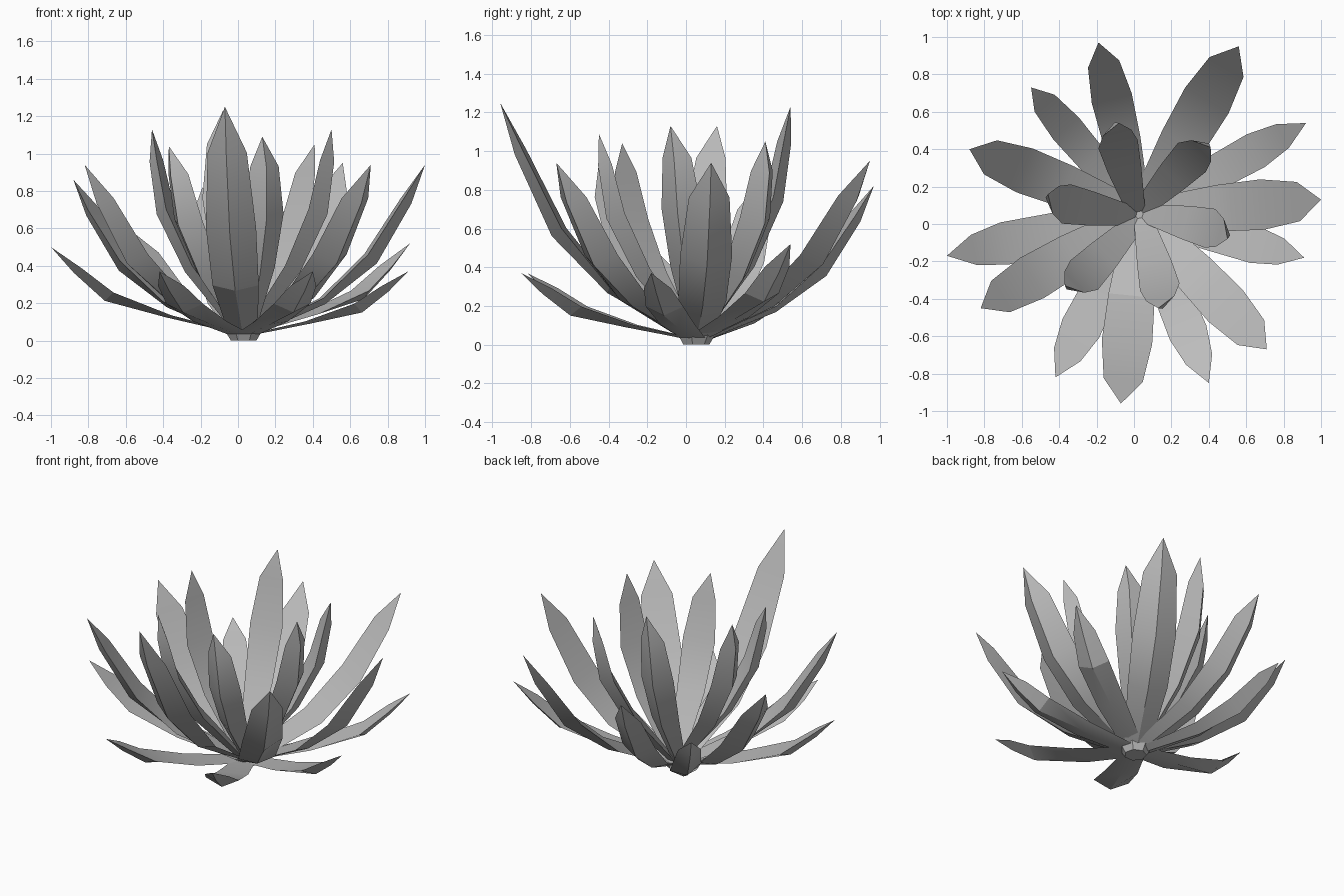
import bpy, bmesh, math
from mathutils import Vector

cube = bpy.data.objects.get("Cube")
if cube:
    bpy.data.objects.remove(cube, do_unlink=True)

# One matte grey for the whole plant
grey = bpy.data.materials.new("leaf_grey")
grey.use_nodes = True
colour = (0.5, 0.5, 0.5, 1)
grey.diffuse_color = colour
grey.node_tree.nodes["Principled BSDF"].inputs["Base Color"].default_value = colour

CENTRE = Vector((0.03, 0.05, 0))

# Profiles: (share of reach, share of height, share of width, share of keel)
UPRIGHT = [(0.06, 0.04, 0.45, 0.4), (0.57, 0.34, 0.85, 0.85), (0.86, 0.61, 1, 1), (0.96, 0.85, 0.72, 0.72)]
RISING = [(0.06, 0.04, 0.6, 0.2), (0.44, 0.225, 0.92, 0.5), (0.705, 0.465, 1, 1), (0.9, 0.795, 0.78, 0.75)]
SPREADING = [(0.06, 0.09, 0.65, 0.1), (0.40, 0.26, 0.92, 0.25), (0.71, 0.47, 1, 1), (0.87, 0.75, 0.72, 0.7)]


def finish(name, bm, angle):
    bmesh.ops.recalc_face_normals(bm, faces=bm.faces)
    mesh = bpy.data.meshes.new(name)
    bm.to_mesh(mesh)
    bm.free()
    mesh.materials.append(grey)
    obj = bpy.data.objects.new(name, mesh)
    bpy.context.collection.objects.link(obj)
    bpy.ops.object.select_all(action="DESELECT")
    obj.select_set(True)
    bpy.context.view_layer.objects.active = obj
    bpy.ops.object.shade_smooth_by_angle(angle=math.radians(angle))


def leaf(name, tip, width, profile, keel, angle, sway=0):
    """Leaf with a flat upper face and a keel underneath, ending in a point."""
    tip = Vector(tip)
    out = Vector((tip.x - CENTRE.x, tip.y - CENTRE.y, 0))
    side = Vector((-out.y, out.x, 0)).normalized()
    spine = [CENTRE + out * r + side * sway * w + Vector((0, 0, tip.z * h))
             for r, h, w, _ in profile] + [tip]
    bm = bmesh.new()
    rings = []
    for i, (_, _, wide, deep) in enumerate(profile):
        along = (spine[i + 1] - spine[max(i - 1, 0)]).normalized()
        under = along.cross(side)
        if under.z > 0:
            under.negate()
        half = side * width * wide / 2
        drop = under * keel * deep / 2
        rings.append([bm.verts.new(p) for p in (
            spine[i] - half - drop, spine[i] + drop, spine[i] + half - drop)])
    point = bm.verts.new(tip)
    bm.faces.new(rings[0])
    for a, b in zip(rings, rings[1:]):
        for j in range(3):
            k = (j + 1) % 3
            bm.faces.new((a[j], a[k], b[k], b[j]))
    for j in range(3):
        bm.faces.new((rings[-1][j], rings[-1][(j + 1) % 3], point))
    finish(name, bm, angle)


# Upright inner leaves, bowed slightly to one side
inner = [
    (-0.08, 0.54, 1.23), (0.41, 0.41, 1.05), (0.50, -0.08, 1.13),
    (0.13, -0.45, 1.09), (-0.37, -0.33, 1.04), (-0.46, 0.16, 1.13),
]
for n, tip in enumerate(inner, 1):
    leaf(f"inner_leaf_{n}", tip, 0.215, UPRIGHT, 0.08, 65, 0.03)

# Tall outer leaves that rise at the tip
rising = [
    ((1.0, 0.13, 0.94), 0.27), ((0.56, 0.95, 0.95), 0.27), ((-0.19, 0.97, 0.82), 0.22),
    ((-0.55, 0.73, 0.57), 0.18), ((-0.88, 0.40, 0.86), 0.25), ((-0.82, -0.45, 0.94), 0.25),
    ((-0.07, -0.96, 1.25), 0.27), ((0.71, -0.67, 0.94), 0.25),
]
for n, (tip, width) in enumerate(rising, 1):
    leaf(f"outer_leaf_{n}", tip, width, RISING, 0.075, 18)

# Low leaves that spread near the ground
low = [
    ((0.92, 0.54, 0.52), 0.2), ((-1.0, -0.17, 0.50), 0.23), ((-0.42, -0.82, 0.37), 0.22),
    ((0.40, -0.85, 0.37), 0.21), ((0.91, -0.18, 0.37), 0.2),
]
for n, (tip, width) in enumerate(low, 1):
    leaf(f"low_leaf_{n}", tip, width, SPREADING, 0.05, 18)

# Short stump under the rosette
bm = bmesh.new()
bmesh.ops.create_cone(bm, cap_ends=True, segments=7, radius1=0.07, radius2=0.1, depth=0.05)
bmesh.ops.translate(bm, verts=bm.verts, vec=CENTRE + Vector((0, 0, 0.025)))
finish("stump", bm, 30)
